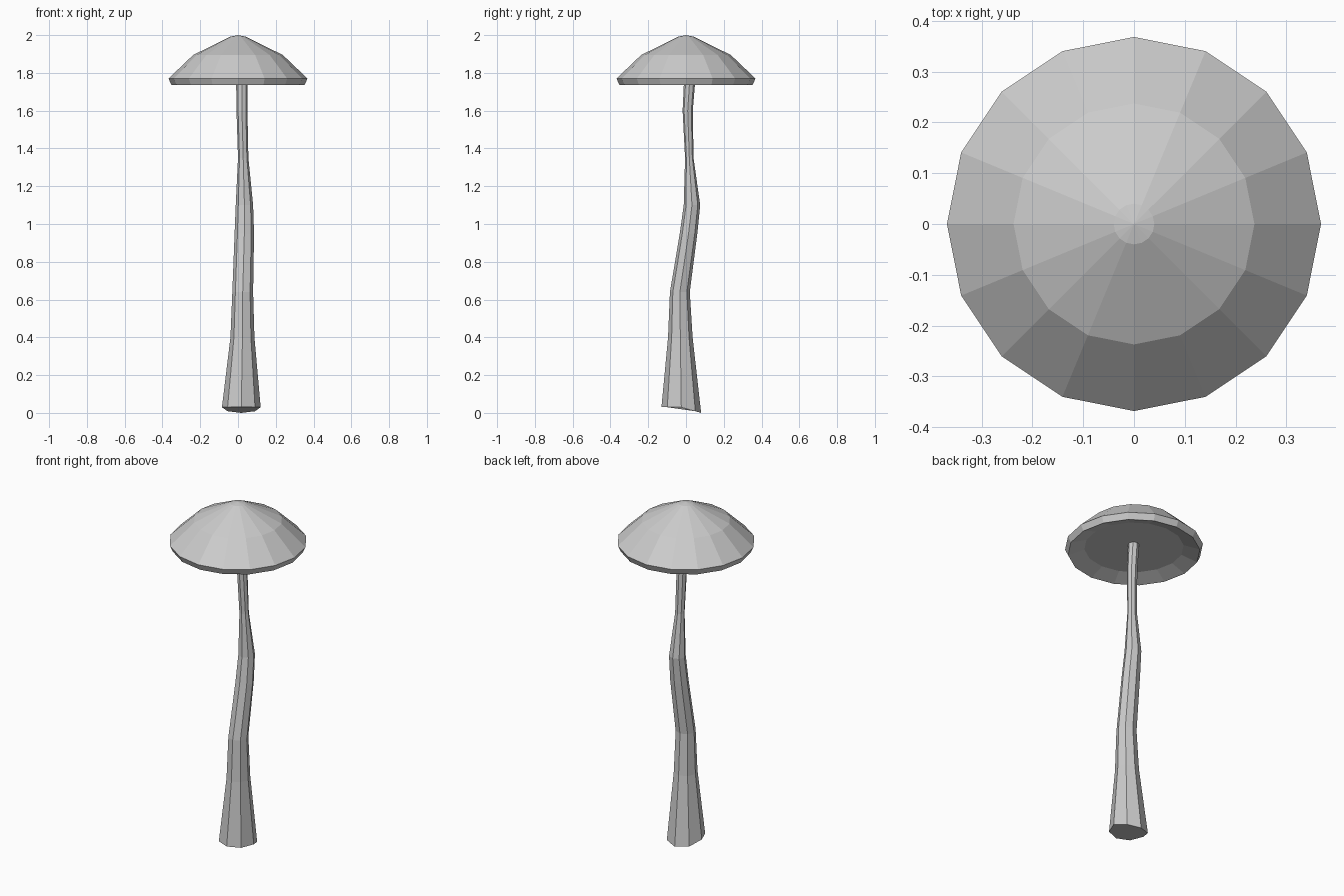
import bpy, bmesh, math

cube = bpy.data.objects.get("Cube")
if cube:
    bpy.data.objects.remove(cube, do_unlink=True)

grey = bpy.data.materials.new("pale grey")
grey.use_nodes = True
colour = (0.6, 0.6, 0.6, 1)
grey.diffuse_color = colour
grey.node_tree.nodes["Principled BSDF"].inputs["Base Color"].default_value = colour


def loft(name, rings, tip=None):
    """Skin a list of point rings; close the end flat and the start with a tip or flat."""
    bm = bmesh.new()
    loops = [[bm.verts.new(p) for p in ring] for ring in rings]
    n = len(loops[0])
    for a, b in zip(loops, loops[1:]):
        for i in range(n):
            j = (i + 1) % n
            bm.faces.new((a[i], a[j], b[j], b[i]))
    if tip:
        top = bm.verts.new(tip)
        for i in range(n):
            bm.faces.new((top, loops[0][i], loops[0][(i + 1) % n]))
    else:
        bm.faces.new(loops[0])
    bm.faces.new(loops[-1])
    bmesh.ops.recalc_face_normals(bm, faces=bm.faces)
    mesh = bpy.data.meshes.new(name)
    bm.to_mesh(mesh)
    bm.free()
    mesh.materials.append(grey)
    obj = bpy.data.objects.new(name, mesh)
    bpy.context.collection.objects.link(obj)
    return obj


def ring(cx, cy, z, rx, ry, sides):
    angles = [math.tau * i / sides for i in range(sides)]
    return [(cx + rx * math.cos(a), cy + ry * math.sin(a), z) for a in angles]


# Cap: faceted dome, short rim and recessed underside (radius, height)
cap_profile = [(0.04, 1.992), (0.237, 1.895), (0.368, 1.77), (0.352, 1.735), (0.265, 1.766)]
loft("cap", [ring(0, 0, z, r, r, 16) for r, z in cap_profile], tip=(0, 0, 2))

# Stem: crooked, tapering (height, left x, right x, front y, back y)
stem_sections = [
    (0.03, -0.085, 0.12, -0.13, 0.08),
    (0.40, -0.04, 0.087, -0.095, 0.035),
    (0.64, -0.03, 0.08, -0.085, 0.02),
    (0.95, -0.018, 0.085, -0.033, 0.06),
    (1.10, -0.012, 0.08, -0.012, 0.075),
    (1.35, 0.0, 0.055, -0.005, 0.04),
    (1.60, -0.008, 0.05, -0.018, 0.036),
    (1.77, -0.01, 0.05, -0.01, 0.05),
]
stem_rings = [ring((x0 + x1) / 2, (y0 + y1) / 2, z, (x1 - x0) / 2, (y1 - y0) / 2, 8)
              for z, x0, x1, y0, y1 in stem_sections]

# The foot slopes down to the ground towards the back
stem_rings[0] = [(x, y, 0.03 * (1 - max(0, (y + 0.025) / 0.105))) for x, y, z in stem_rings[0]]
loft("stem", stem_rings)
